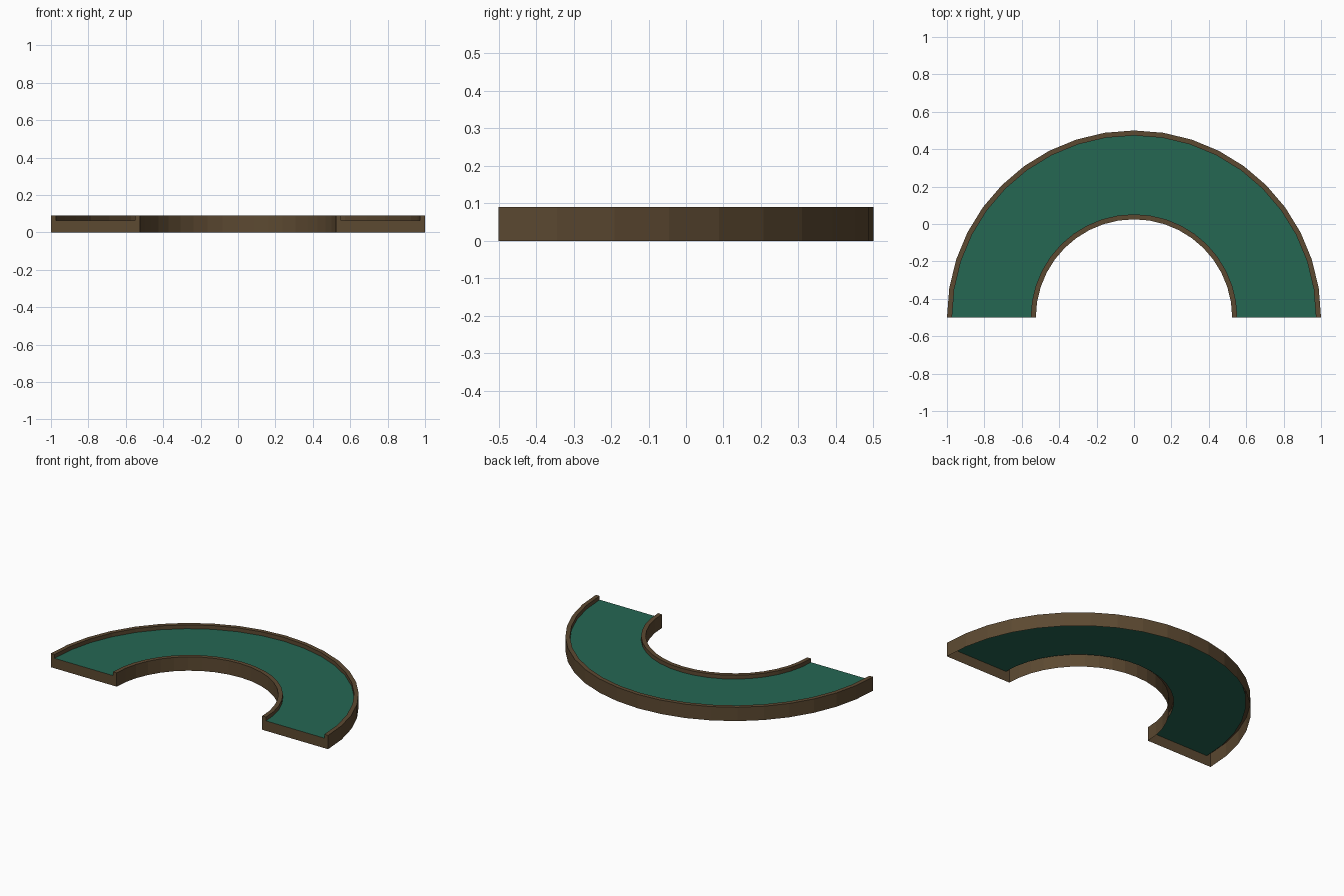
import bpy, bmesh, math

if "Cube" in bpy.data.objects:
    bpy.data.objects.remove(bpy.data.objects["Cube"])

SEGMENTS = 20
CENTRE_Y = -0.5
R_IN, R_OUT, LIP = 0.525, 1.0, 0.027
TOP, FLOOR = 0.09, 0.065


def material(name, colour):
    m = bpy.data.materials.new(name)
    m.diffuse_color = (*colour, 1)
    m.use_nodes = True
    m.node_tree.nodes["Principled BSDF"].inputs["Base Color"].default_value = m.diffuse_color
    return m


wood = material("brown wood", (0.108, 0.067, 0.031))
felt = material("green felt", (0.018, 0.135, 0.086))


def point(r, z, angle):
    return (r * math.cos(angle), CENTRE_Y + r * math.sin(angle), z)


def finish(name, bm, mat):
    mesh = bpy.data.meshes.new(name)
    bm.to_mesh(mesh)
    bm.free()
    mesh.materials.append(mat)
    obj = bpy.data.objects.new(name, mesh)
    bpy.context.collection.objects.link(obj)


def sweep(name, profile, mat):
    """Turn an open (radius, height) profile through a half circle."""
    bm = bmesh.new()
    rings = [[bm.verts.new(point(r, z, math.pi * i / SEGMENTS)) for r, z in profile]
             for i in range(SEGMENTS + 1)]
    for a, b in zip(rings, rings[1:]):
        for k in range(len(profile) - 1):
            bm.faces.new((a[k], a[k + 1], b[k + 1], b[k]))
    finish(name, bm, mat)


# Curved walls with raised lips, open underneath
inner = [(R_IN, 0), (R_IN, TOP), (R_IN + LIP, TOP), (R_IN + LIP, FLOOR)]
outer = [(R_OUT - LIP, FLOOR), (R_OUT - LIP, TOP), (R_OUT, TOP), (R_OUT, 0)]
sweep("inner_wall", inner, wood)
sweep("outer_wall", outer, wood)

# Recessed green surface
sweep("track_surface", [inner[-1], outer[0]], felt)

# Flat end plates following the same section
for name, angle, section in (("right_end", 0, (inner + outer)[::-1]),
                             ("left_end", math.pi, inner + outer)):
    bm = bmesh.new()
    bm.faces.new([bm.verts.new(point(r, z, angle)) for r, z in section])
    finish(name, bm, wood)
